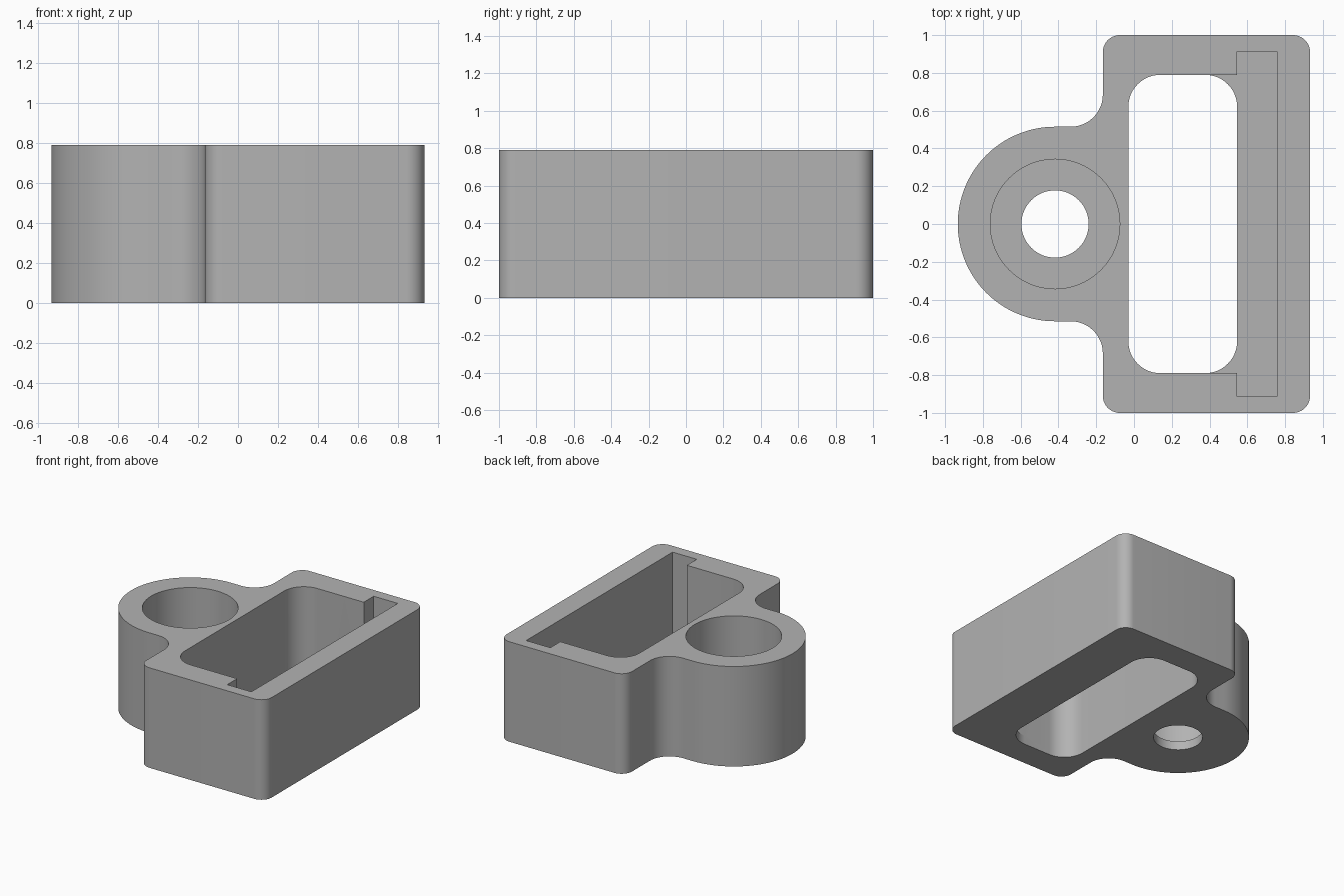
import bpy
import bmesh
from math import cos, sin, pi, radians

cube = bpy.data.objects.get("Cube")
if cube:
    bpy.data.objects.remove(cube, do_unlink=True)

HEIGHT, FLOOR = 0.79, 0.07
BACK, FRONT_FACE = -0.165, 0.932
RING_X, RING_R = -0.418, 0.515
WIN_L, WIN_R, WIN_Y = -0.03, 0.546, 0.79
SLOT_R, SLOT_Y = 0.757, 0.914

grey = bpy.data.materials.new("plain grey")
grey.use_nodes = True
grey.diffuse_color = (0.45, 0.45, 0.45, 1)
grey.node_tree.nodes["Principled BSDF"].inputs["Base Color"].default_value = grey.diffuse_color


def arc(cx, cy, r, start, end, steps=12):
    """Points along an arc, angles in degrees."""
    angles = [radians(start + (end - start) * i / steps) for i in range(steps + 1)]
    return [(cx + r * cos(a), cy + r * sin(a)) for a in angles]


def prism(name, outline, z0, z1):
    """Solid made by raising a flat outline from z0 to z1."""
    bm = bmesh.new()
    base = bm.faces.new([bm.verts.new((x, y, z0)) for x, y in outline])
    top = bmesh.ops.extrude_face_region(bm, geom=[base])["geom"]
    verts = [g for g in top if isinstance(g, bmesh.types.BMVert)]
    bmesh.ops.translate(bm, verts=verts, vec=(0, 0, z1 - z0))
    bmesh.ops.recalc_face_normals(bm, faces=bm.faces)
    mesh = bpy.data.meshes.new(name)
    bm.to_mesh(mesh)
    bm.free()
    obj = bpy.data.objects.new(name, mesh)
    bpy.context.collection.objects.link(obj)
    mesh.materials.append(grey)
    return obj


def cut(target, name, outline, z0, z1):
    """Remove a prism from the target."""
    tool = prism(name, outline, z0, z1)
    tool.hide_render = True
    mod = target.modifiers.new(name, "BOOLEAN")
    mod.operation, mod.solver, mod.object = "DIFFERENCE", "EXACT", tool
    bpy.context.view_layer.objects.active = target
    bpy.ops.object.modifier_apply(modifier=name)
    bpy.data.objects.remove(tool, do_unlink=True)


def mirrored(half):
    """Close a half outline by reflecting it across y = 0."""
    return half + [(x, -y) for x, y in reversed(half) if abs(y) > 1e-5]


# Body: box with rounded corners, blended into a round boss
corner, blend = 0.09, 0.17
half = arc(FRONT_FACE - corner, 1 - corner, corner, 0, 90)
half += arc(BACK + corner, 1 - corner, corner, 90, 180)
half += arc(BACK - blend, RING_R + blend, blend, 0, -90)
half += arc(RING_X, 0, RING_R, 90, 180, 32)
body = prism("bracket_body", mirrored(half), 0, HEIGHT)

# Window right through the box
r = 0.17
half = arc(WIN_R - r, WIN_Y - r, r, 0, 90) + arc(WIN_L + r, WIN_Y - r, r, 90, 180)
cut(body, "window", mirrored(half), -0.1, HEIGHT + 0.1)

# Square-cornered recess and wider slot above the floor lip
half = [(SLOT_R, SLOT_Y), (WIN_R, SLOT_Y), (WIN_R, WIN_Y), (0.25, WIN_Y)]
cut(body, "slot", mirrored(half), FLOOR, HEIGHT + 0.1)

# Stepped bore in the boss
for name, radius, z0 in (("bore", 0.343, FLOOR), ("bore_hole", 0.178, -0.1)):
    cut(body, name, arc(RING_X, 0, radius, 0, 360, 64)[:-1], z0, HEIGHT + 0.1)

# Smooth curved walls, sharp rims
bpy.ops.object.select_all(action="DESELECT")
body.select_set(True)
bpy.context.view_layer.objects.active = body
bpy.ops.object.shade_smooth_by_angle(angle=radians(30))
